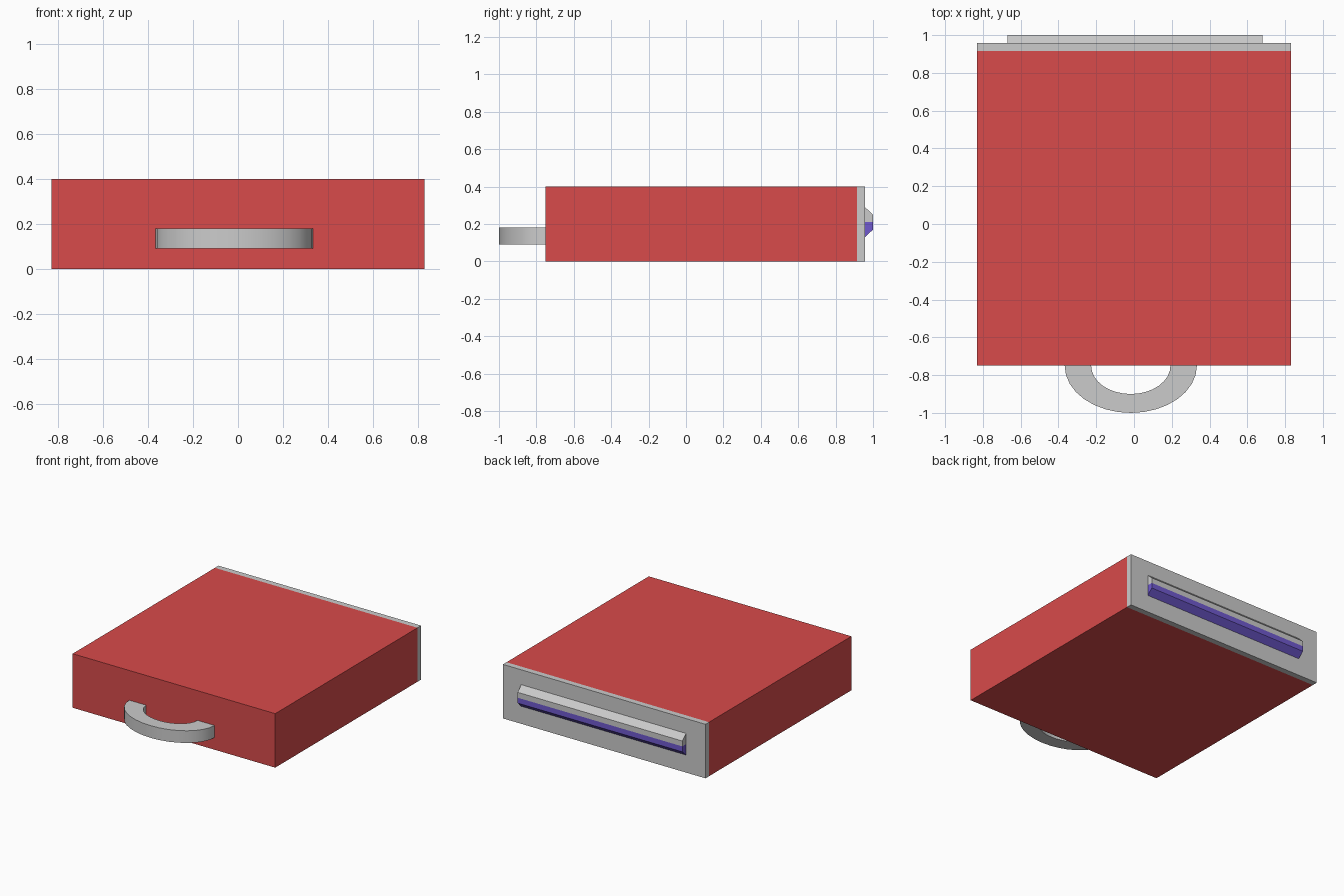
import bpy
import bmesh
from math import pi, cos, sin, radians

if "Cube" in bpy.data.objects:
    bpy.data.objects.remove(bpy.data.objects["Cube"])


def material(name, rgb):
    mat = bpy.data.materials.new(name)
    mat.diffuse_color = (*rgb, 1)
    mat.use_nodes = True
    mat.node_tree.nodes["Principled BSDF"].inputs["Base Color"].default_value = mat.diffuse_color
    return mat


def prism(name, profile, offset, mat=None):
    """Extrude a closed 3D profile by an offset vector."""
    bm = bmesh.new()
    face = bm.faces.new([bm.verts.new(p) for p in profile])
    ext = bmesh.ops.extrude_face_region(bm, geom=[face], use_keep_orig=True)
    verts = [g for g in ext["geom"] if isinstance(g, bmesh.types.BMVert)]
    bmesh.ops.translate(bm, verts=verts, vec=offset)
    bmesh.ops.recalc_face_normals(bm, faces=bm.faces)
    mesh = bpy.data.meshes.new(name)
    bm.to_mesh(mesh)
    bm.free()
    obj = bpy.data.objects.new(name, mesh)
    bpy.context.collection.objects.link(obj)
    if mat:
        mesh.materials.append(mat)
    return obj


def slab(name, y0, y1, mat=None):
    w, h = 0.83, 0.40
    return prism(name, [(-w, y0, 0), (w, y0, 0), (w, y0, h), (-w, y0, h)],
                 (0, y1 - y0, 0), mat)


red = material("red", (0.69, 0.07, 0.07))
purple = material("purple", (0.16, 0.10, 0.62))

# Case and rear plate
slab("case_body", -0.75, 0.915, red)
slab("rear_plate", 0.915, 0.957)

# Rear connector: grey upper half, purple lower half, both chamfered
for name, z_root, z_tip, mat in (("connector_upper", 0.29, 0.25, None),
                                 ("connector_lower", 0.13, 0.17, purple)):
    x, y, mid = -0.67, 0.957, 0.21
    prism(name, [(x, y, mid), (x, 1.0, mid), (x, 1.0, z_tip), (x, y, z_root)],
          (1.35, 0, 0), mat)

# Half-ring pull handle on the front
SEG = 16
CX, CY = -0.017, -0.75


def arc(rx, ry):
    return [(CX + rx * cos(pi + pi * i / SEG), CY + ry * sin(pi + pi * i / SEG), 0.09)
            for i in range(SEG + 1)]


handle = prism("pull_handle", arc(0.35, 0.25) + arc(0.21, 0.15)[::-1], (0, 0, 0.09))
bpy.context.view_layer.objects.active = handle
handle.select_set(True)
bpy.ops.object.shade_smooth_by_angle(angle=radians(30))
